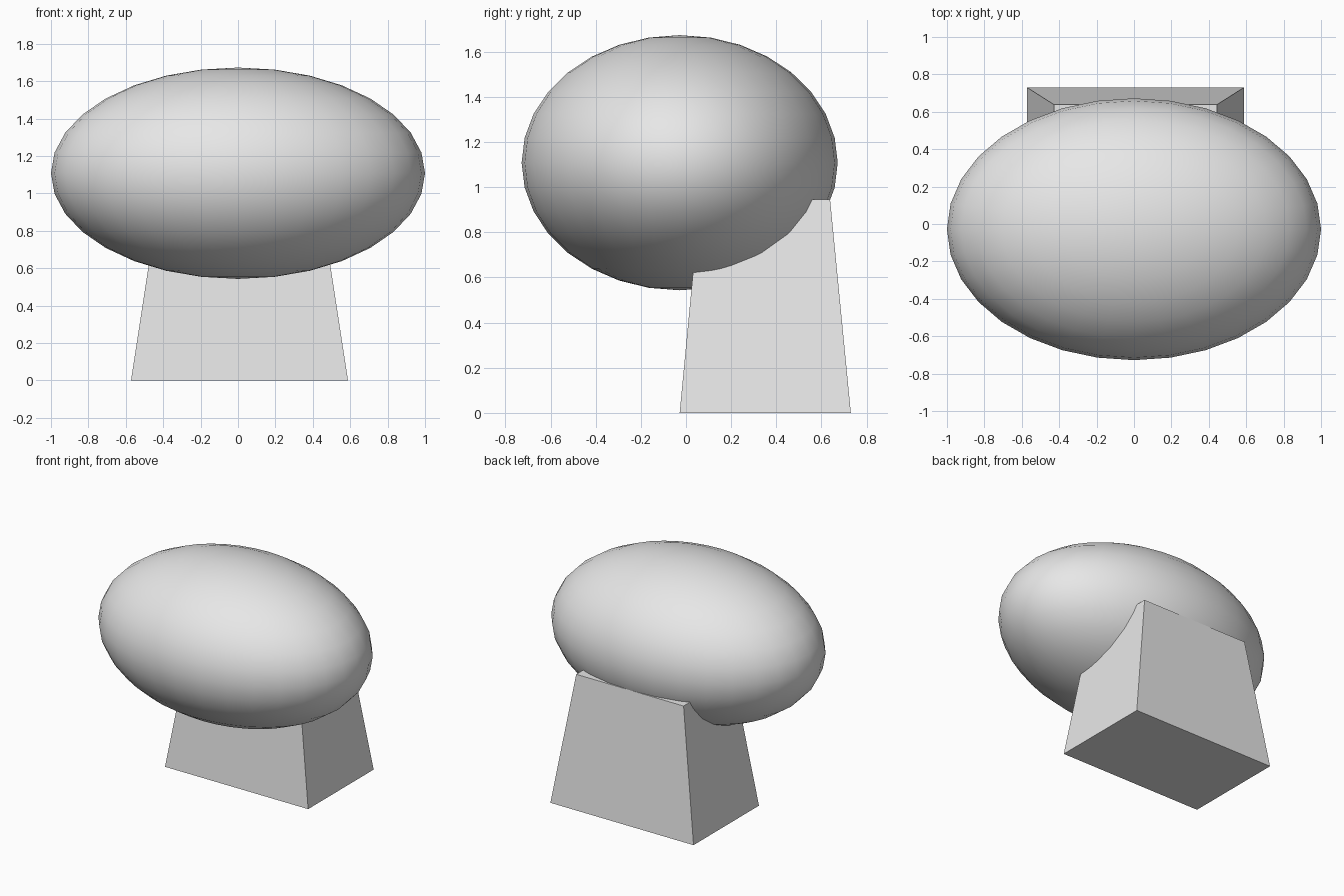
import bpy
import bmesh

cube = bpy.data.objects.get("Cube")
if cube:
    bpy.data.objects.remove(cube, do_unlink=True)

grey = bpy.data.materials.new("light_grey")
grey.use_nodes = True
color = (0.8, 0.8, 0.8, 1)
grey.diffuse_color = color
grey.node_tree.nodes["Principled BSDF"].inputs["Base Color"].default_value = color

# Smooth ellipsoid body
bpy.ops.mesh.primitive_uv_sphere_add(segments=32, ring_count=16, radius=1)
body = bpy.context.object
body.name = "ellipsoid_body"
body.scale = (1.0, 0.7, 0.565)
body.location = (0, -0.028, 1.108)
bpy.ops.object.transform_apply(location=True, rotation=False, scale=True)
bpy.ops.object.shade_smooth()
body.data.materials.append(grey)

# Tapered block under the rear half of the body
bm = bmesh.new()
rings = []
for z, x0, x1, y0, y1 in ((0, -0.572, 0.588, -0.028, 0.73),
                          (0.945, -0.427, 0.443, 0.062, 0.638)):
    rings.append([bm.verts.new((x, y, z))
                  for x, y in ((x0, y0), (x1, y0), (x1, y1), (x0, y1))])
low, high = rings
bm.faces.new(low[::-1])
bm.faces.new(high)
for i in range(4):
    j = (i + 1) % 4
    bm.faces.new((low[i], low[j], high[j], high[i]))
mesh = bpy.data.meshes.new("pedestal")
bm.to_mesh(mesh)
bm.free()
mesh.materials.append(grey)
pedestal = bpy.data.objects.new("pedestal", mesh)
bpy.context.collection.objects.link(pedestal)
